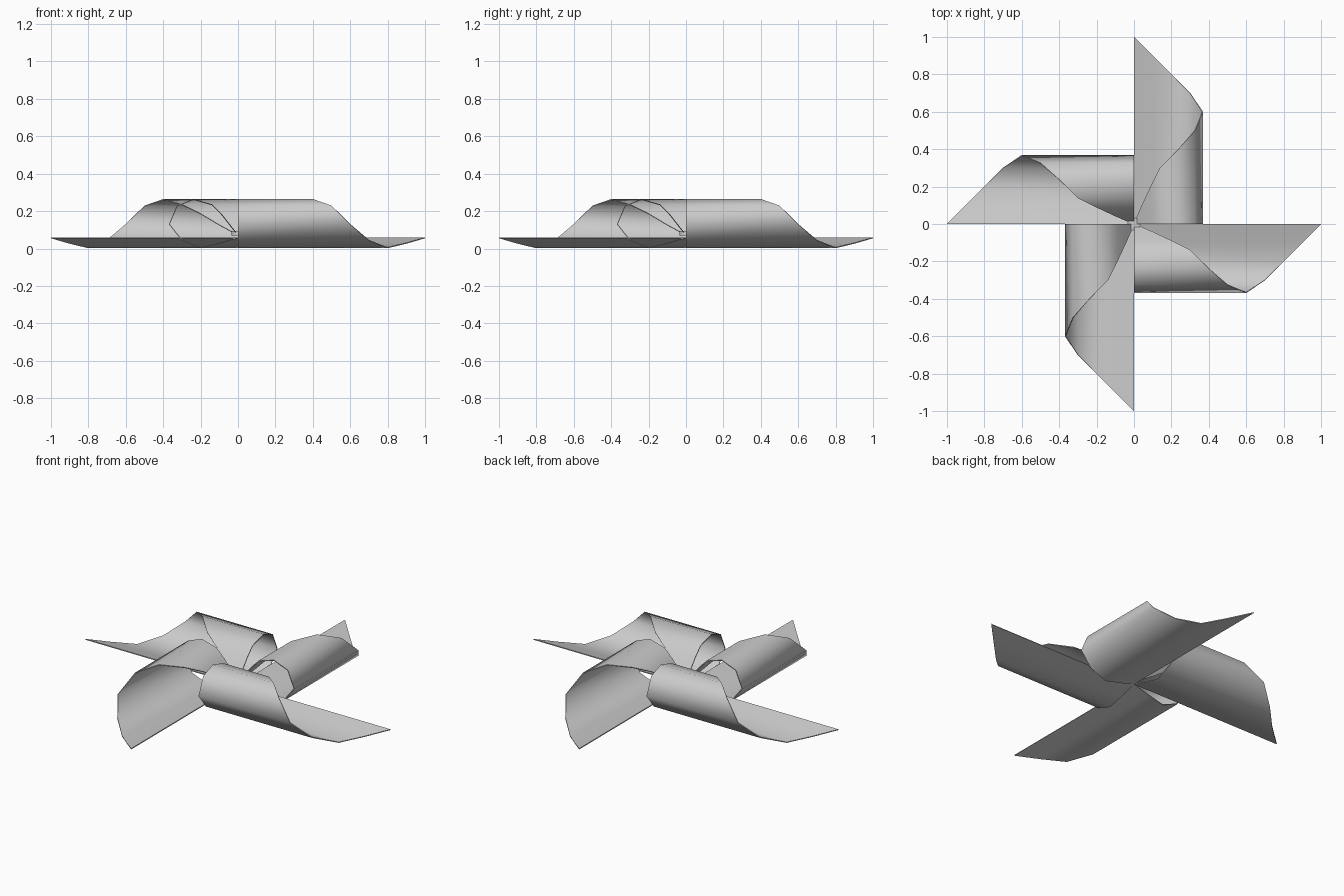
import bpy, bmesh, math

if "Cube" in bpy.data.objects:
    bpy.data.objects.remove(bpy.data.objects["Cube"])

# Rolled cross-section of one paper blade: (sideways, height) at even steps across the sheet
PROFILE = [(0, .057), (.1, .028), (.2, .004), (.3, .044), (.367, .13), (.325, .228),
           (.237, .262), (.139, .234), (.09, .185), (.043, .125), (0, .07)]
THICK = .005


def finish(obj, angle):
    bpy.context.view_layer.objects.active = obj
    bpy.ops.object.select_all(action='DESELECT')
    obj.select_set(True)
    bpy.ops.object.shade_smooth_by_angle(angle=math.radians(angle))


def make_blade(index):
    bm = bmesh.new()
    n = len(PROFILE) - 1
    # Triangular sheet: every strip line gets shorter towards the folded corner
    inner = [bm.verts.new((x, 0, z)) for x, z in PROFILE]
    outer = [bm.verts.new((x, 1 - i / n, z)) for i, (x, z) in enumerate(PROFILE[:-1])]
    outer.append(inner[-1])
    for i in range(n):
        loop = [inner[i], inner[i + 1], outer[i + 1], outer[i]]
        bm.faces.new(list(dict.fromkeys(loop)))
    mesh = bpy.data.meshes.new(f"blade_{index}")
    bm.to_mesh(mesh)
    bm.free()
    obj = bpy.data.objects.new(f"blade_{index}", mesh)
    bpy.context.collection.objects.link(obj)
    obj.rotation_euler.z = index * math.pi / 2
    # Paper thickness
    bpy.context.view_layer.objects.active = obj
    mod = obj.modifiers.new("thickness", 'SOLIDIFY')
    mod.thickness = THICK
    mod.offset = 0
    bpy.ops.object.modifier_apply(modifier=mod.name)
    finish(obj, 65)


# Four rolled blades around the centre
for k in range(4):
    make_blade(k)

# Centre pin head
bpy.ops.mesh.primitive_cylinder_add(vertices=16, radius=.035, depth=.025, location=(0, 0, .082))
pin = bpy.context.object
pin.name = "centre_pin"
finish(pin, 35)
